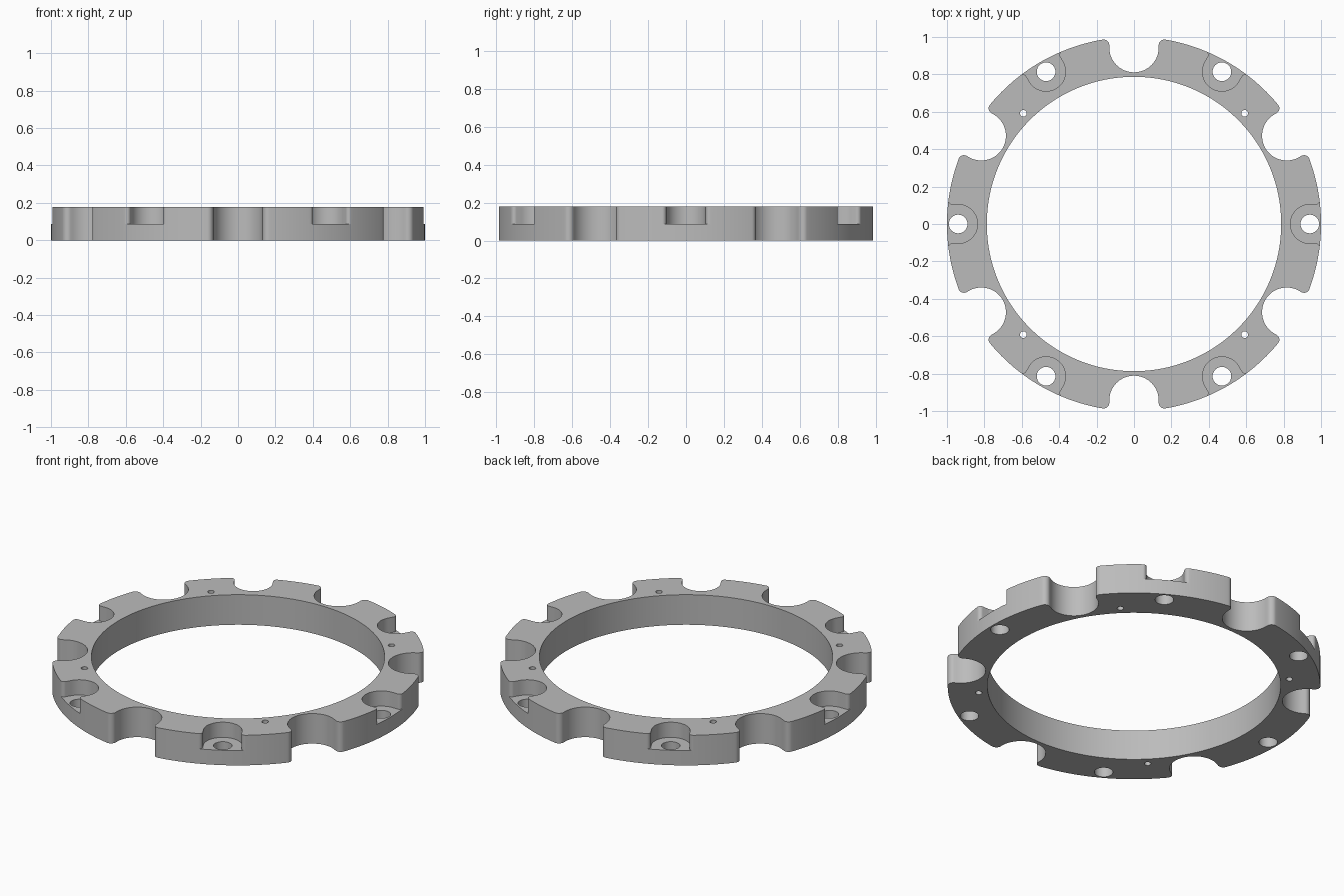
import bpy, bmesh, math
from math import sin, cos, pi, sqrt, asin, radians
from mathutils import Matrix, Vector

cube = bpy.data.objects.get("Cube")
if cube:
    bpy.data.objects.remove(cube, do_unlink=True)

OUTER, BORE, HEIGHT, FLOOR = 1.0, 0.787, 0.178, 0.088

grey = bpy.data.materials.new("matte grey")
grey.use_nodes = True
grey.diffuse_color = (0.5, 0.5, 0.5, 1)
grey.node_tree.nodes["Principled BSDF"].inputs["Base Color"].default_value = (0.5, 0.5, 0.5, 1)


def arc(cx, cy, r, start, end, steps):
    return [Vector((cx + r * cos(start + (end - start) * i / steps),
                    cy + r * sin(start + (end - start) * i / steps), 0))
            for i in range(steps + 1)]


def slot(centre, half_width, fillet):
    """Round-ended slot opening to +x through the rim, with filleted mouth, from -y to +y."""
    fy = half_width + fillet
    fx = sqrt((OUTER - fillet) ** 2 - fy ** 2)
    lip = arc(fx, fy, fillet, -pi / 2, asin(fy / (OUTER - fillet)), 10)
    bottom = arc(centre, 0, half_width, 1.5 * pi, pi / 2, 36)
    mirrored = [Vector((p.x, -p.y, 0)) for p in reversed(lip)]
    return mirrored + bottom + lip


def turned(points, degrees):
    rot = Matrix.Rotation(radians(degrees), 3, 'Z')
    return [rot @ p for p in points]


def solid(name, outlines, z0, z1):
    """Extrude closed outlines into one mesh object."""
    bm = bmesh.new()
    for points in outlines:
        face = bm.faces.new([bm.verts.new((p.x, p.y, z0)) for p in points])
        new = bmesh.ops.extrude_face_region(bm, geom=[face])["geom"]
        top = [v for v in new if isinstance(v, bmesh.types.BMVert)]
        bmesh.ops.translate(bm, verts=top, vec=(0, 0, z1 - z0))
    bmesh.ops.recalc_face_normals(bm, faces=bm.faces)
    mesh = bpy.data.meshes.new(name)
    bm.to_mesh(mesh)
    bm.free()
    mesh.materials.append(grey)
    obj = bpy.data.objects.new(name, mesh)
    bpy.context.collection.objects.link(obj)
    return obj


def circle(r, distance=0, degrees=0, steps=32):
    return turned(arc(distance, 0, r, 0, 2 * pi, steps)[:-1], degrees)


# Ring body: rim arcs joined by six deep notches
notch = slot(0.943, 0.132, 0.03)
mouth = math.atan2(notch[-1].y, notch[-1].x)
rim = arc(0, 0, OUTER, mouth, pi / 3 - mouth, 40)[1:-1]
outline = []
for k in range(6):
    outline += turned(notch + rim, 30 + 60 * k)
ring = solid("mounting_ring", [outline], 0, HEIGHT)

# Pockets around the bolt holes, open at the rim
pocket = slot(0.94, 0.104, 0.02)
end = pocket[-1]
pocket += [Vector((1.1, end.y, 0)), Vector((1.1, -end.y, 0))]
pockets = solid("pocket_cutter", [turned(pocket, 60 * k) for k in range(6)], FLOOR, HEIGHT + 0.1)

# Central bore, six bolt holes and four small pin holes
holes = [circle(BORE, steps=192)]
holes += [circle(0.05, 0.94, 60 * k) for k in range(6)]
holes += [circle(0.018, 0.837, 45 + 90 * k, 20) for k in range(4)]
drills = solid("drill_cutter", holes, -0.1, HEIGHT + 0.1)

bpy.ops.object.select_all(action='DESELECT')
bpy.context.view_layer.objects.active = ring
ring.select_set(True)
for cutter in (pockets, drills):
    cutter.hide_render = True
    cut = ring.modifiers.new(cutter.name, 'BOOLEAN')
    cut.operation, cut.solver, cut.object = 'DIFFERENCE', 'EXACT', cutter
    bpy.ops.object.modifier_apply(modifier=cut.name)
    bpy.data.objects.remove(cutter, do_unlink=True)

bpy.ops.object.shade_smooth_by_angle(angle=radians(30))
